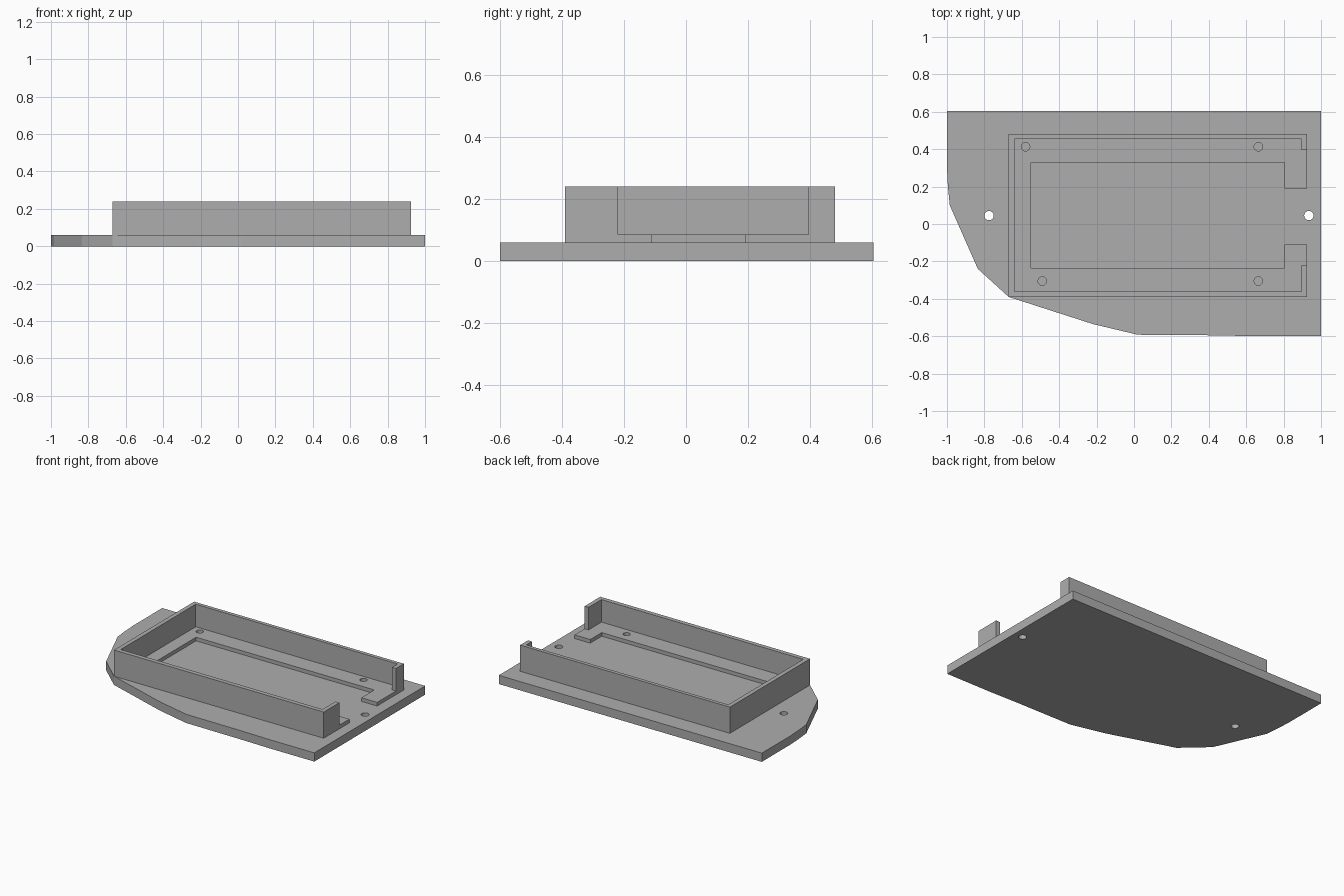
import bpy
import math

if "Cube" in bpy.data.objects:
    bpy.data.objects.remove(bpy.data.objects["Cube"])

grey = bpy.data.materials.new("plain grey")
grey.diffuse_color = (0.42, 0.42, 0.42, 1)
grey.use_nodes = True
grey.node_tree.nodes["Principled BSDF"].inputs["Base Color"].default_value = grey.diffuse_color


def circle(x, y, r, n=24):
    return [(x + r * math.cos(2 * math.pi * i / n),
             y + r * math.sin(2 * math.pi * i / n)) for i in range(n)]


def slab(name, outline, z0, z1, holes=()):
    """Flat profile with holes, extruded from z0 to z1."""
    cu = bpy.data.curves.new(name, 'CURVE')
    cu.dimensions = '2D'
    cu.fill_mode = 'BOTH'
    cu.extrude = (z1 - z0) / 2
    for loop in [outline, *holes]:
        sp = cu.splines.new('POLY')
        sp.points.add(len(loop) - 1)
        for p, (x, y) in zip(sp.points, loop):
            p.co = (x, y, 0, 1)
        sp.use_cyclic_u = True
        sp.use_smooth = False
    cu.materials.append(grey)
    ob = bpy.data.objects.new(name, cu)
    ob.location.z = (z0 + z1) / 2
    bpy.context.collection.objects.link(ob)
    bpy.ops.object.select_all(action='DESELECT')
    ob.select_set(True)
    bpy.context.view_layer.objects.active = ob
    bpy.ops.object.convert(target='MESH')
    ob = bpy.context.object
    ob.name = name
    # join the caps to the sides
    bpy.ops.object.mode_set(mode='EDIT')
    bpy.ops.mesh.select_all(action='SELECT')
    bpy.ops.mesh.remove_doubles(threshold=0.0002)
    bpy.ops.mesh.normals_make_consistent(inside=False)
    bpy.ops.object.mode_set(mode='OBJECT')
    bpy.ops.object.shade_flat()
    return ob


# base plate with one swept corner and two through holes
slab("base_plate",
     [(-1, 0.605), (1, 0.605), (1, -0.6), (0.66, -0.6), (0.42, -0.595),
      (0.02, -0.592), (-0.22, -0.535), (-0.67, -0.39), (-0.835, -0.24),
      (-0.985, 0.1), (-0.995, 0.2), (-1, 0.3)],
     0, 0.06, [circle(-0.775, 0.045, 0.025), circle(0.935, 0.045, 0.025)])

# thin wall around the tray, open on the right with short returns
slab("tray_wall",
     [(0.925, 0.395), (0.925, 0.48), (-0.67, 0.48), (-0.67, -0.39),
      (0.925, -0.39), (0.925, -0.22), (0.895, -0.22), (0.895, -0.36),
      (-0.64, -0.36), (-0.64, 0.455), (0.895, 0.455), (0.895, 0.395)],
     0.06, 0.24)

# low support ledge inside the wall with four screw holes
slab("support_ledge",
     [(0.925, 0.19), (0.925, 0.395), (0.895, 0.395), (0.895, 0.455),
      (-0.64, 0.455), (-0.64, -0.36), (0.895, -0.36), (0.895, -0.22),
      (0.925, -0.22), (0.925, -0.11), (0.805, -0.11), (0.805, -0.235),
      (-0.55, -0.235), (-0.55, 0.33), (0.805, 0.33), (0.805, 0.19)],
     0.06, 0.085,
     [circle(x, y, 0.023) for x, y in
      [(-0.58, 0.413), (0.665, 0.413), (-0.49, -0.305), (0.665, -0.305)]])
